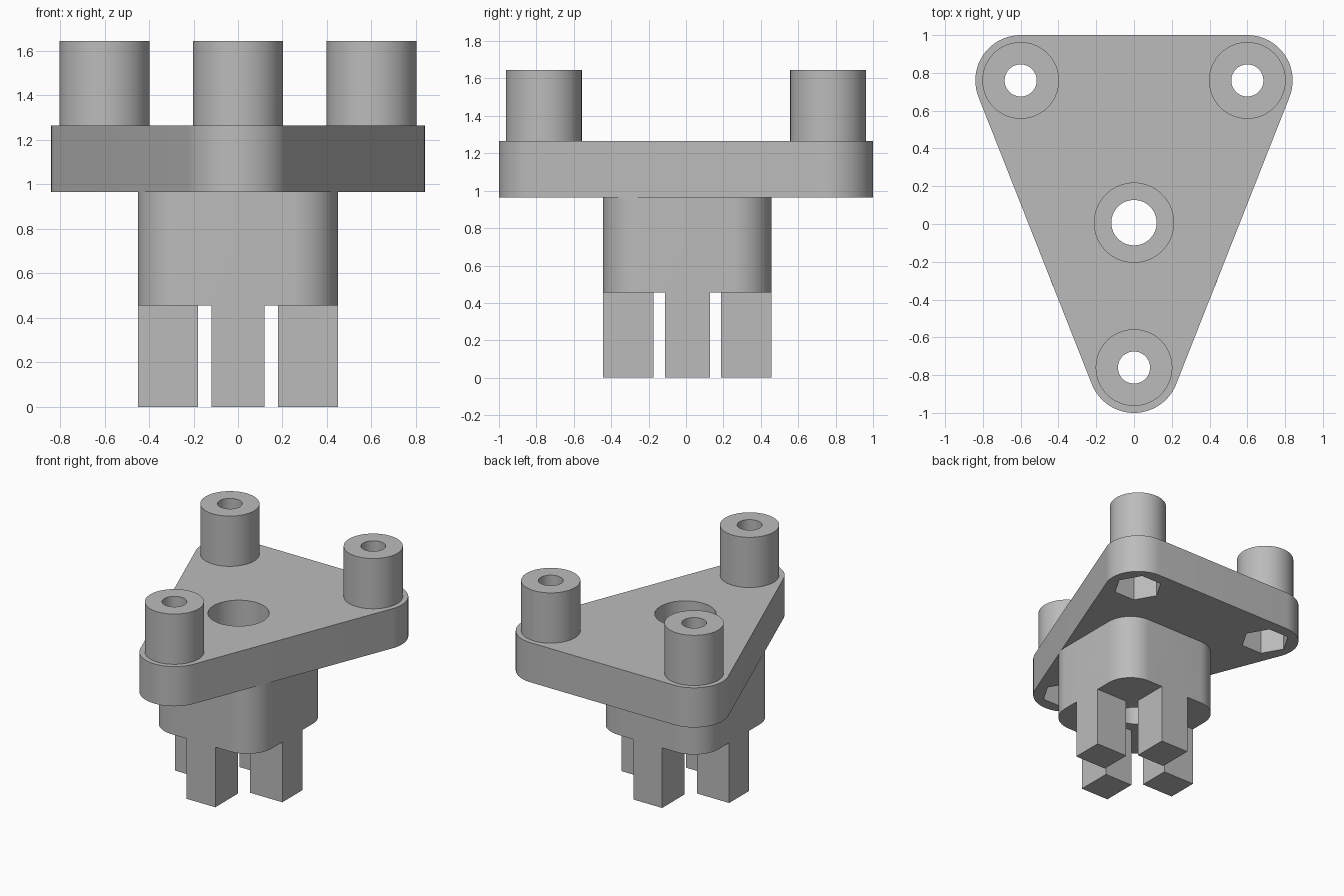
import bpy, bmesh
from math import cos, sin, pi, radians

if "Cube" in bpy.data.objects:
    bpy.data.objects.remove(bpy.data.objects["Cube"])

grey = bpy.data.materials.new("plain_grey")
grey.use_nodes = True
COLOUR = (0.5, 0.5, 0.5, 1)
grey.diffuse_color = COLOUR
grey.node_tree.nodes["Principled BSDF"].inputs["Base Color"].default_value = COLOUR

CY = 0.007                      # centre of body and main bore
PLATE_Z, PLATE_TOP, BOSS_TOP, LEG_TOP = 0.965, 1.265, 1.645, 0.455
CORNERS = [(0.6, 0.76), (-0.6, 0.76), (0, -0.76)]


def prism(name, outline, z0, z1):
    """Extrude a closed outline from z0 to z1."""
    bm = bmesh.new()
    face = bm.faces.new([bm.verts.new((x, y, z0)) for x, y in outline])
    ext = bmesh.ops.extrude_face_region(bm, geom=[face])["geom"]
    bmesh.ops.translate(bm, vec=(0, 0, z1 - z0),
                        verts=[v for v in ext if isinstance(v, bmesh.types.BMVert)])
    bmesh.ops.recalc_face_normals(bm, faces=bm.faces)
    mesh = bpy.data.meshes.new(name)
    bm.to_mesh(mesh)
    bm.free()
    mesh.materials.append(grey)
    obj = bpy.data.objects.new(name, mesh)
    bpy.context.collection.objects.link(obj)
    return obj


def arc(cx, cy, r, start, end, steps):
    angles = [radians(start + (end - start) * i / steps) for i in range(steps + 1)]
    return [(cx + r * cos(a), cy + r * sin(a)) for a in angles]


def circle(cx, cy, r, sides=64):
    return arc(cx, cy, r, 0, 360, sides)[:-1]


def rect(x0, x1, y0, y1):
    return [(x0, y0), (x1, y0), (x1, y1), (x0, y1)]


def combine(target, tool, operation):
    """Apply a boolean and discard the helper."""
    mod = target.modifiers.new("join", "BOOLEAN")
    mod.operation, mod.solver, mod.object = operation, "EXACT", tool
    bpy.context.view_layer.objects.active = target
    bpy.ops.object.modifier_apply(modifier=mod.name)
    bpy.data.objects.remove(tool)


def cut(target, outline, z0, z1):
    combine(target, prism("cutter", outline, z0, z1), "DIFFERENCE")


# Triangular plate with rounded corners
tilt = 21.54
outline = (arc(*CORNERS[0], 0.24, -tilt, 90, 20)
           + arc(*CORNERS[1], 0.24, 90, 180 + tilt, 20)
           + arc(*CORNERS[2], 0.24, 180 + tilt, 360 - tilt, 28))
plate = prism("plate_with_bosses", outline, PLATE_Z, PLATE_TOP)

# Bosses, screw holes and hexagonal nut pockets
for x, y in CORNERS:
    combine(plate, prism("boss", circle(x, y, 0.203), 1.1, BOSS_TOP), "UNION")
for x, y in CORNERS:
    cut(plate, circle(x, y, 0.085, 48), 0.8, 1.8)
    cut(plate, circle(x, y, 0.175, 6), 0.8, 1.24)
cut(plate, circle(0, CY, 0.21), 0.8, 1.4)

# Rounded square body, slotted below into four legs
H, R = 0.45, 0.205
outline = []
for i, (sx, sy) in enumerate([(1, 1), (-1, 1), (-1, -1), (1, -1)]):
    outline += arc(sx * (H - R), CY + sy * (H - R), R, 90 * i, 90 * i + 90, 16)
body = prism("body_with_legs", outline, 0, PLATE_Z)
for sx in (-1, 1):
    for sy in (-1, 1):
        xs = sorted((sx * 0.12, sx * 0.6))
        ys = sorted((CY + sy * 0.12, CY + sy * 0.6))
        cut(body, rect(*xs, *ys), -0.1, LEG_TOP)
cut(body, rect(-0.18, 0.18, CY - 0.18, CY + 0.18), -0.1, LEG_TOP)

# Main bore with a wide counterbore
cut(body, circle(0, CY, 0.12), 0.3, 1.1)
cut(body, circle(0, CY, 0.21), 0.66, 1.1)

# Smooth round walls, crisp edges
bpy.ops.object.select_all(action="DESELECT")
for obj in (plate, body):
    obj.select_set(True)
    bpy.context.view_layer.objects.active = obj
bpy.ops.object.shade_smooth_by_angle(angle=radians(30))
